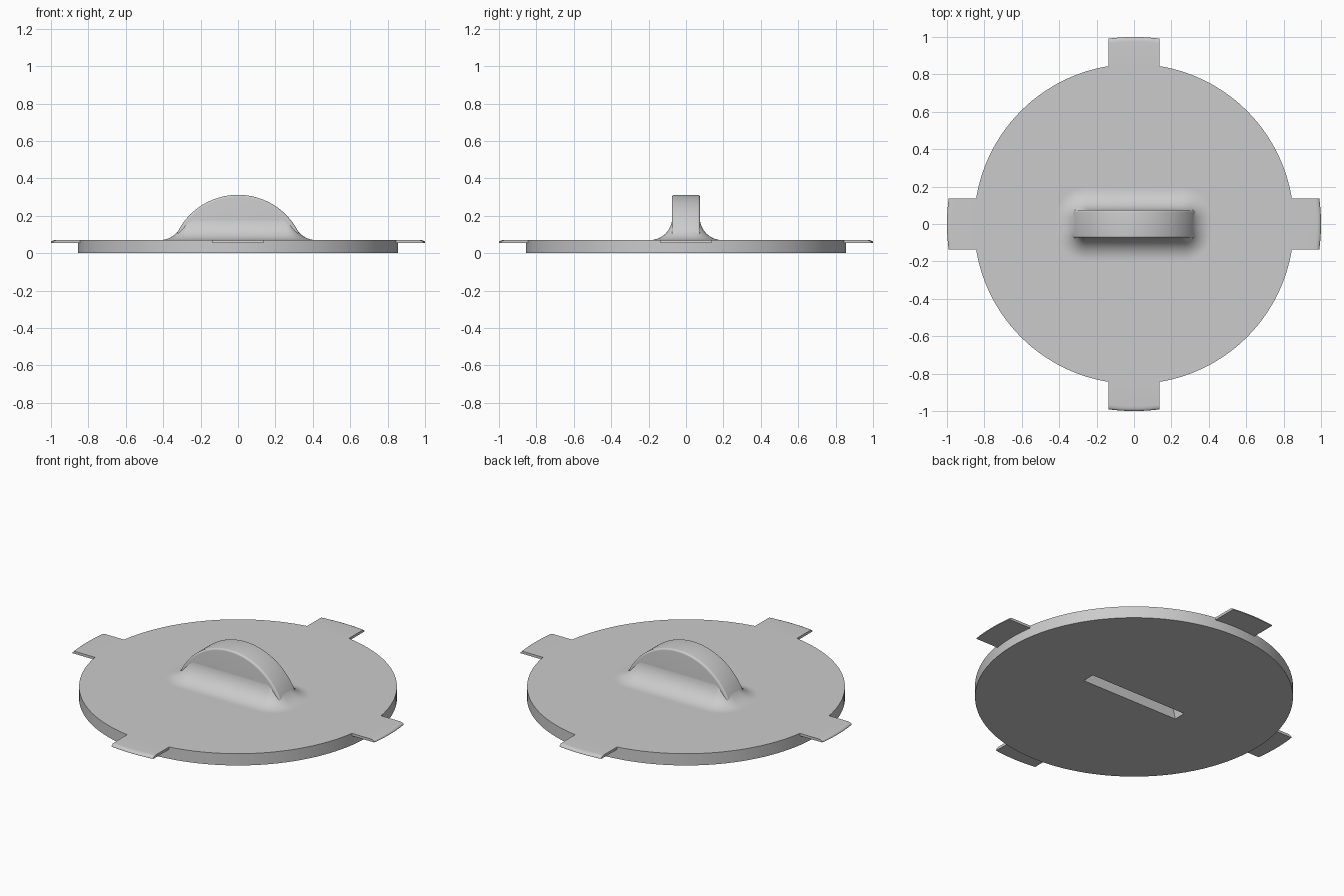
import bpy, bmesh
from math import sin, cos, pi, sqrt, asin

cube = bpy.data.objects.get("Cube")
if cube:
    bpy.data.objects.remove(cube, do_unlink=True)

DISC_R, TOP = 0.855, 0.07            # disc radius and upper surface
ARCH_R, ARCH_Z, HALF_W = 0.362, -0.05, 0.075   # handle arch
FILLET, ROUND = 0.12, 0.03           # handle root and edge radii
WALL = 0.0375                        # wall left around the hollow

grey = bpy.data.materials.new("light_grey")
grey.use_nodes = True
grey.diffuse_color = (0.6, 0.6, 0.6, 1)
grey.node_tree.nodes["Principled BSDF"].inputs["Base Color"].default_value = (0.6, 0.6, 0.6, 1)


def make(name, bm):
    bmesh.ops.recalc_face_normals(bm, faces=bm.faces)
    mesh = bpy.data.meshes.new(name)
    bm.to_mesh(mesh)
    bm.free()
    ob = bpy.data.objects.new(name, mesh)
    bpy.context.collection.objects.link(ob)
    mesh.materials.append(grey)
    return ob


def loft(rings):
    """Closed solid through rings of equal point count."""
    bm = bmesh.new()
    loops = [[bm.verts.new(p) for p in ring] for ring in rings]
    n = len(loops[0])
    for a, b in zip(loops, loops[1:]):
        for i in range(n):
            j = (i + 1) % n
            bm.faces.new((a[i], a[j], b[j], b[i]))
    bm.faces.new(loops[0][::-1])
    bm.faces.new(loops[-1])
    return bm


def arch(name, radius, half_width, bottom):
    """Circular-segment prism running along x."""
    low = asin((bottom - ARCH_Z) / radius)
    angles = [low + (pi - 2 * low) * i / 64 for i in range(65)]
    return make(name, loft([[(radius * cos(a), y, ARCH_Z + radius * sin(a)) for a in angles]
                            for y in (-half_width, half_width)]))


def rounded_rect(hx, hy, r, z):
    pts = []
    for q, (sx, sy) in enumerate(((1, 1), (-1, 1), (-1, -1), (1, -1))):
        for i in range(9):
            a = (q + i / 8) * pi / 2
            pts.append((sx * (hx - r) + r * cos(a), sy * (hy - r) + r * sin(a), z))
    return pts


def finish(ob):
    """Apply modifiers and smooth all but the sharp edges."""
    bpy.ops.object.select_all(action='DESELECT')
    ob.select_set(True)
    bpy.context.view_layer.objects.active = ob
    for m in list(ob.modifiers):
        bpy.ops.object.modifier_apply(modifier=m.name)
    bpy.ops.object.shade_smooth_by_angle(angle=pi / 6)


# Lid disc
disc = make("lid_disc", loft([[(DISC_R * cos(2 * pi * i / 128), DISC_R * sin(2 * pi * i / 128), z)
                               for i in range(128)] for z in (0, TOP)]))

# Arched handle with rounded edges
handle = arch("handle", ARCH_R, HALF_W, 0.03)
bevel = handle.modifiers.new("rounding", 'BEVEL')
bevel.width, bevel.segments = ROUND, 5
bevel.limit_method, bevel.angle_limit = 'ANGLE', pi / 4

# Concave flare where the handle meets the disc
centre_z = TOP + FILLET
centre_x = sqrt((ARCH_R + FILLET) ** 2 - (centre_z - ARCH_Z) ** 2)
contact_z = ARCH_Z + (centre_z - ARCH_Z) * ARCH_R / (ARCH_R + FILLET)
rings = [rounded_rect(centre_x, HALF_W + FILLET, FILLET + 0.04, 0.05)]
for i in range(17):
    z = centre_z - FILLET * cos(pi / 2 * i / 16)
    reach = sqrt(max(0, FILLET ** 2 - (centre_z - z) ** 2))
    hx = centre_x - reach if z < contact_z else sqrt(ARCH_R ** 2 - (z - ARCH_Z) ** 2)
    flare = FILLET - reach
    rings.append(rounded_rect(hx - 0.001, HALF_W + flare - 0.001, 0.04 + flare, z))
base = make("handle_flare", loft(rings))

# Hollow inside the handle, open as a slot underneath
cutter = arch("slot_cutter", ARCH_R - WALL, HALF_W - WALL, -0.04)
cutter.hide_render = True
for ob in (disc, handle, base):
    cut = ob.modifiers.new("slot", 'BOOLEAN')
    cut.operation, cut.solver, cut.object = 'DIFFERENCE', 'EXACT', cutter
    finish(ob)
bpy.data.objects.remove(cutter, do_unlink=True)

# Four locking tabs with a rounded upper outer edge
TAB_W, TAB_Z, EDGE = 0.137, 0.055, 0.013
for k, side in enumerate(("left", "back", "right", "front")):
    c, s = cos(k * pi / 2), sin(k * pi / 2)

    def outline(outer, z):
        ys = [TAB_W * (i / 6 - 1) for i in range(13)]
        pts = [(sqrt(outer ** 2 - y * y), y) for y in ys]
        pts += [(sqrt(0.85 ** 2 - y * y), y) for y in reversed(ys)]
        return [(x * c - y * s, x * s + y * c, z) for x, y in pts]

    layers = [outline(1, TAB_Z)]
    for i in range(6):
        a = pi / 2 * i / 5
        layers.append(outline(1 - 2 * EDGE * (1 - cos(a)), TOP - EDGE + EDGE * sin(a)))
    finish(make("tab_" + side, loft(layers)))
